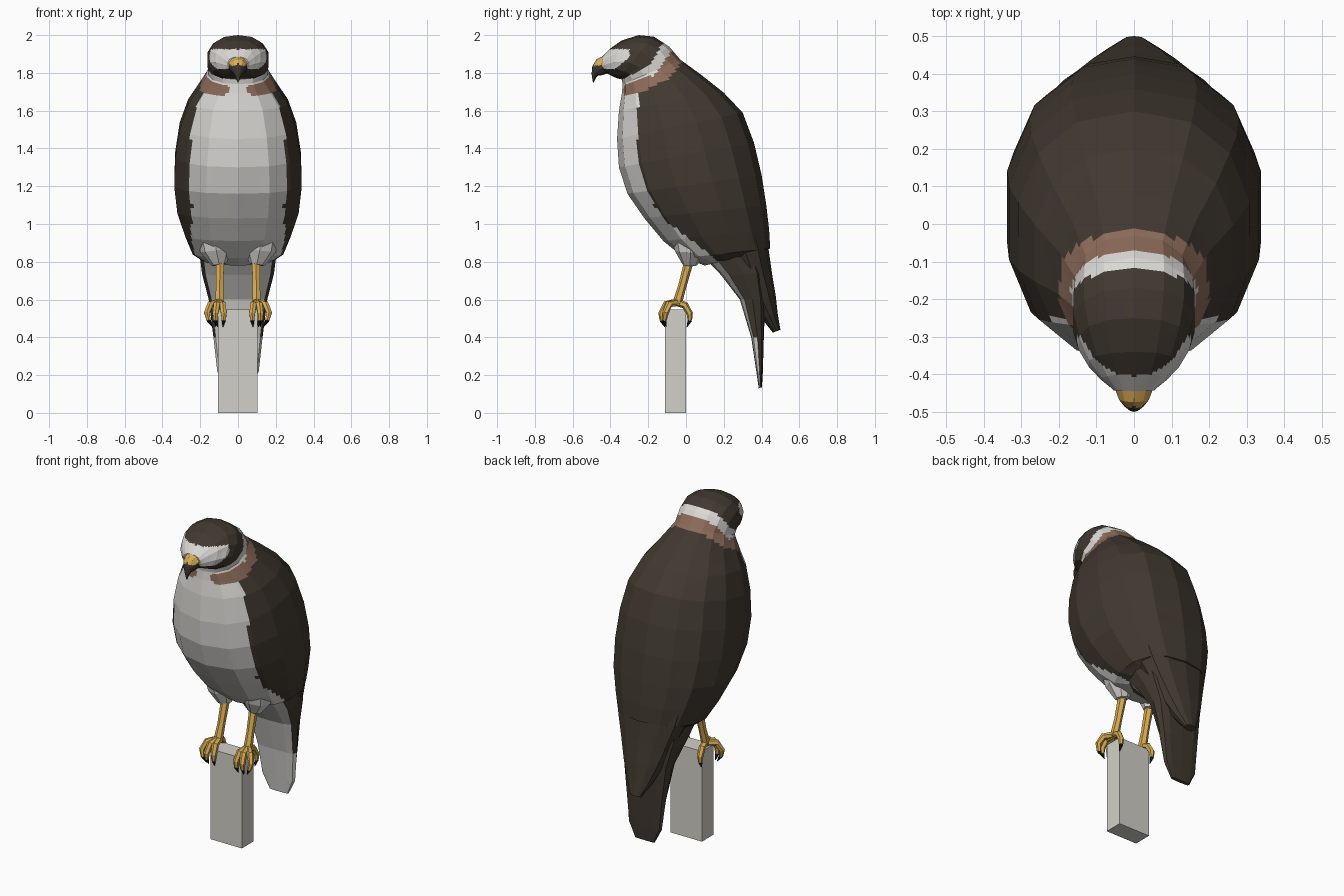
import bpy, bmesh, math
from mathutils import Vector

if "Cube" in bpy.data.objects:
    bpy.data.objects.remove(bpy.data.objects["Cube"])


def mat(name, rgb):
    m = bpy.data.materials.new(name)
    m.diffuse_color = (*rgb, 1)
    m.use_nodes = True
    m.node_tree.nodes["Principled BSDF"].inputs["Base Color"].default_value = m.diffuse_color
    return m


MATS = [mat("dark brown plumage", (.052, .040, .030)),
        mat("pale plumage", (.70, .69, .66)),
        mat("rufous neck", (.26, .145, .10)),
        mat("golden skin", (.70, .42, .09)),
        mat("black claw", (.012, .012, .012)),
        mat("perch stone", (.64, .63, .58))]
BROWN, PALE, RUFOUS, GOLD, BLACK, STONE = range(6)


def finish(bm, name, rule):
    bmesh.ops.recalc_face_normals(bm, faces=bm.faces)
    bm.normal_update()
    for f in bm.faces:
        f.material_index = rule(f.calc_center_median(), f.normal)
    me = bpy.data.meshes.new(name)
    bm.to_mesh(me)
    bm.free()
    for m in MATS:
        me.materials.append(m)
    ob = bpy.data.objects.new(name, me)
    bpy.context.collection.objects.link(ob)
    return ob


def skin(bm, rings, cuts=0):
    """Join vertex rings into a tube, refine it for colour borders, cap the ends."""
    n = len(rings[0])
    vs = [[bm.verts.new(p) for p in r] for r in rings]
    for a, b in zip(vs, vs[1:]):
        for i in range(n):
            j = (i + 1) % n
            bm.faces.new((a[i], a[j], b[j], b[i]))
    if cuts:
        bmesh.ops.subdivide_edges(bm, edges=bm.edges[:], cuts=cuts, use_grid_fill=True)
    bmesh.ops.holes_fill(bm, edges=[e for e in bm.edges if e.is_boundary], sides=0)


def loft(name, sections, rule, n=14, power=2.3, cuts=0):
    """Sections: front (y, z), back (y, z), half width; each a tilted superellipse."""
    def sup(v):
        return math.copysign(abs(v) ** (2 / power), v)
    rings = []
    for yf, zf, yb, zb, w in sections:
        ring = []
        for i in range(n):
            a = 2 * math.pi * i / n
            t = .5 - .5 * sup(math.cos(a))
            ring.append((w * sup(math.sin(a)), yf + (yb - yf) * t, zf + (zb - zf) * t))
        rings.append(ring)
    bm = bmesh.new()
    skin(bm, rings, cuts)
    return finish(bm, name, rule)


def tube(bm, pts, radii, n=6):
    """Tapered tube along a path."""
    pts = [Vector(p) for p in pts]
    rings = []
    for i, p in enumerate(pts):
        d = (pts[min(i + 1, len(pts) - 1)] - pts[max(i - 1, 0)]).normalized()
        u = d.cross(Vector((1, 0, 0))).normalized()
        v = d.cross(u)
        rings.append([p + radii[i] * (u * math.cos(2 * math.pi * k / n) + v * math.sin(2 * math.pi * k / n))
                      for k in range(n)])
    skin(bm, rings)


def curve(knots, x):
    """Piecewise linear border line."""
    if x <= knots[0][0]:
        return knots[0][1]
    for (a, fa), (b, fb) in zip(knots, knots[1:]):
        if x <= b:
            return fa + (fb - fa) * (x - a) / (b - a)
    return knots[-1][1]


# Plumage borders: wing edge y(z), collar edges z(y)
WING = [(.7, .25), (.8, .17), (.9, .05), (1.0, -.09), (1.1, -.17), (1.25, -.235), (1.4, -.26), (1.7, -.25)]
HOOD = [(-.33, 1.77), (-.19, 1.84), (-.11, 1.98), (0, 2.15)]
BAND = [(-.34, 1.73), (-.165, 1.79), (-.06, 1.94), (0, 2.02)]
NECK = [(-.34, 1.685), (-.245, 1.69), (-.095, 1.77), (-.02, 1.86), (.02, 1.95)]


def plumage(c, nrm):
    if c.z > curve(HOOD, c.y):
        face = c.y < -.30 - max(0, 1.88 - c.z) * 1.3 and 1.82 < c.z < 1.925
        return PALE if face else BROWN
    if c.z > 1.66 and abs(c.x) < .05 and c.y < -.2:
        return PALE
    if c.z > curve(BAND, c.y):
        return PALE
    if c.z > curve(NECK, c.y):
        return RUFOUS
    return PALE if c.y < curve(WING, c.z) else BROWN


# Head and body, from the face back over the neck and down
loft("head_and_body", [
    (-.440, 1.81, -.445, 1.885, .055),
    (-.425, 1.80, -.400, 1.930, .088),
    (-.405, 1.79, -.340, 1.972, .122),
    (-.385, 1.78, -.250, 2.000, .150),
    (-.360, 1.77, -.170, 1.992, .164),
    (-.340, 1.765, -.09, 1.940, .164),
    (-.335, 1.74, -.030, 1.870, .160),
    (-.340, 1.69, .080, 1.790, .205),
    (-.355, 1.60, .200, 1.695, .270),
    (-.365, 1.45, .300, 1.590, .315),
    (-.355, 1.30, .360, 1.430, .340),
    (-.310, 1.16, .400, 1.260, .345),
    (-.220, 1.03, .425, 1.100, .328),
    (-.120, .91, .440, .970, .285),
    (-.010, .82, .446, .870, .245),
    (.100, .78, .425, .862, .200)], plumage, cuts=5)


# Hooked beak with golden cere
def beak_colour(c, nrm):
    return GOLD if c.z > 1.838 and c.y > -.487 else BROWN


loft("beak", [
    (-.420, 1.795, -.430, 1.893, .058),
    (-.455, 1.785, -.474, 1.872, .042),
    (-.465, 1.785, -.496, 1.835, .027),
    (-.475, 1.775, -.500, 1.795, .015),
    (-.488, 1.750, -.493, 1.750, .003)], beak_colour, n=10, power=2, cuts=3)

# Folded wing tips below the mantle
loft("wing_tips", [
    (.15, .93, .425, .95, .235),
    (.20, .82, .438, .86, .210),
    (.25, .73, .455, .74, .170),
    (.32, .60, .475, .62, .125),
    (.40, .50, .486, .52, .080),
    (.46, .425, .500, .44, .035)], lambda c, n: BROWN, n=12)

# Tail, pale underneath
loft("tail", [
    (.08, .84, .40, .86, .205),
    (.185, .73, .42, .74, .190),
    (.285, .60, .42, .60, .155),
    (.345, .40, .412, .40, .130),
    (.372, .22, .407, .22, .110),
    (.385, .13, .402, .135, .065)], lambda c, n: PALE if n.y < -.45 else BROWN, n=12, power=3)

# Legs, thighs, toes and claws on both sides
TOES = [[(.105, -.050, .585), (.145, -.09, .575), (.165, -.108, .530), (.155, -.115, .49), (.135, -.105, .455)],
        [(.100, -.050, .585), (.112, -.105, .575), (.120, -.130, .525), (.120, -.128, .49), (.118, -.112, .455)],
        [(.095, -.050, .585), (.082, -.100, .575), (.075, -.125, .525), (.076, -.125, .49), (.080, -.110, .455)],
        [(.100, -.050, .585), (.105, -.005, .570), (.110, .020, .525), (.110, .020, .49), (.108, .005, .455)]]
for side, s in (("left", -1), ("right", 1)):
    def flip(pts):
        return [(s * x, y, z) for x, y, z in pts]
    bm = bmesh.new()
    tube(bm, flip([(.12, .02, .95), (.115, .025, .86), (.10, .02, .785)]), (.10, .085, .04), 8)
    finish(bm, side + "_thigh", lambda c, n: PALE)
    bm = bmesh.new()
    tube(bm, flip([(.095, .018, .81), (.097, -.02, .67), (.10, -.05, .57)]), (.025, .022, .026))
    finish(bm, side + "_leg", lambda c, n: GOLD)
    toes, claws = bmesh.new(), bmesh.new()
    for t in TOES:
        tube(toes, flip(t[:4]), (.020, .019, .017, .012))
        tube(claws, flip(t[3:]), (.012, .002))
    finish(toes, side + "_toes", lambda c, n: GOLD)
    finish(claws, side + "_claws", lambda c, n: BLACK)

# Perch post
bm = bmesh.new()
skin(bm, [[(x, y, z) for x, y in ((-.107, -.11), (.103, -.11), (.103, 0), (-.107, 0))] for z in (0, .547)])
finish(bm, "perch", lambda c, n: STONE)
